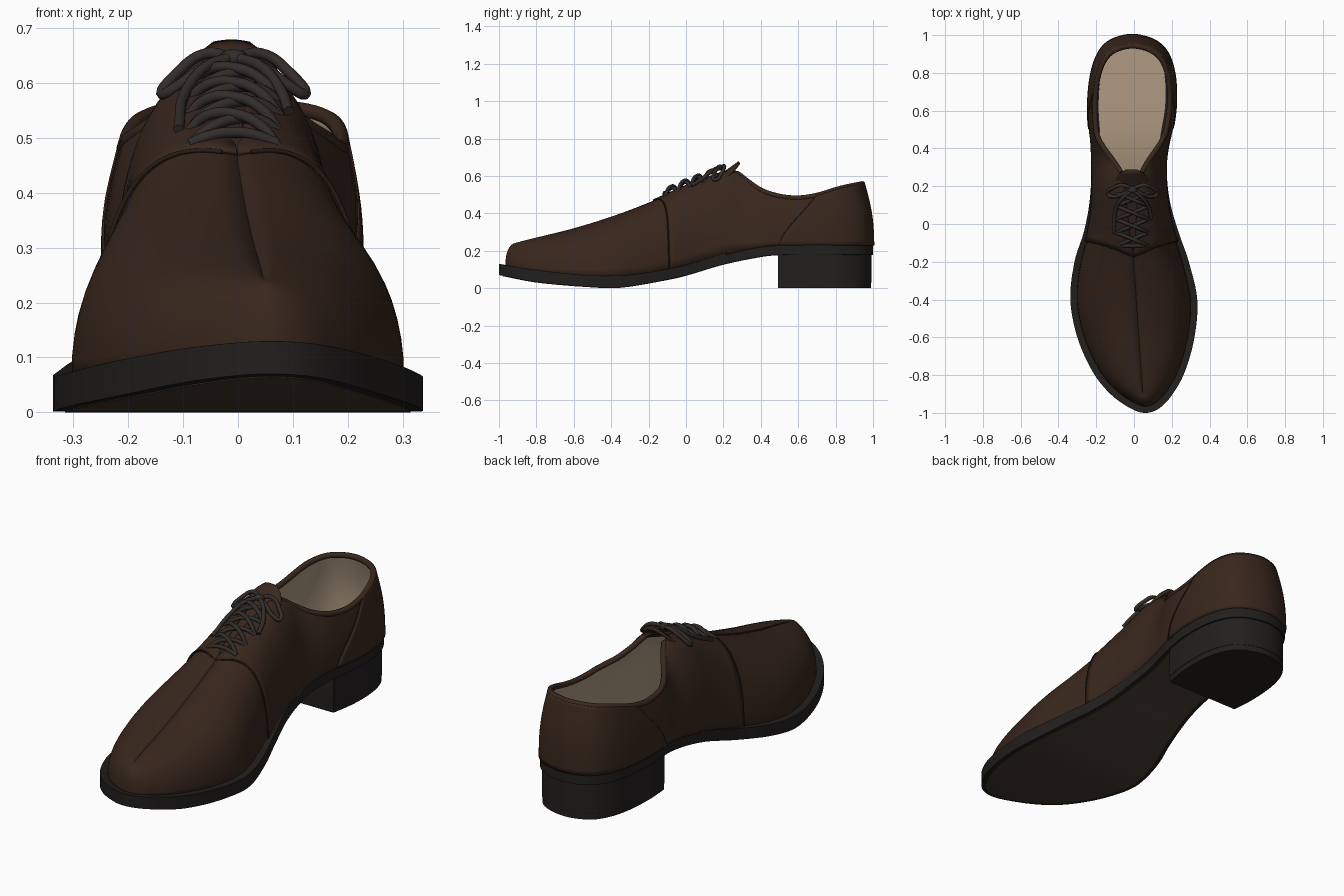
import bpy, bmesh, math
from mathutils import Vector

if "Cube" in bpy.data.objects:
    bpy.data.objects.remove(bpy.data.objects["Cube"])

def material(name, rgb):
    m = bpy.data.materials.new(name)
    m.diffuse_color = (*rgb, 1)
    m.use_nodes = True
    m.node_tree.nodes["Principled BSDF"].inputs["Base Color"].default_value = m.diffuse_color
    return m

LEATHER = material("brown_leather", (.040, .020, .012))
RUBBER = material("black_rubber", (.016, .014, .013))
LACE = material("lace_cord", (.032, .026, .022))
LINING = material("tan_lining", (.42, .32, .22))
TREAD = material("outsole_tan", (.060, .045, .030))
THREAD = material("seam_thread", (.022, .011, .007))

# Plan outline from toe to heel: y, left x, right x
PLAN = [(-1, .06, .06), (-.975, -.02, .135), (-.9, -.125, .205), (-.78, -.22, .27),
        (-.6, -.30, .32), (-.4, -.337, .335), (-.2, -.315, .29), (-.04, -.265, .235),
        (.12, -.235, .19), (.3, -.225, .172), (.45, -.23, .19), (.62, -.24, .217),
        (.78, -.228, .215), (.9, -.19, .18), (.97, -.125, .11), (1, -.01, -.01)]
# Side profiles: y, z
WELT = [(-1, .13), (-.8, .097), (-.5, .068), (-.3, .072), (-.1, .102), (0, .125), (.2, .185), (.35, .222), (.5, .24), (1, .24)]
UNDER = [(-1, .07), (-.8, .032), (-.5, .006), (-.35, .004), (-.1, .045), (0, .068), (.2, .127), (.4, .168), (.5, .178), (1, .178)]
CREST = [(-.97, .22), (-.9, .243), (-.8, .27), (-.6, .32), (-.4, .382), (-.2, .457), (0, .545), (.1, .582), (.2, .618),
         (.27, .622), (.32, .585), (.4, .53), (.5, .497), (.6, .488), (.7, .502), (.82, .538), (.95, .566)]
SPINE = [(-.95, .05), (-.2, 0), (.2, -.012), (1, -.01)]
NARROW = [(-1, .034), (-.2, .032), (0, .02), (.25, .006), (1, .005)]

def curve(tab, y):
    y = min(max(y, tab[0][0]), tab[-1][0])
    i = next(k for k in range(len(tab) - 1) if y <= tab[k + 1][0])
    slope = lambda a, b: (tab[b][1] - tab[a][1]) / (tab[b][0] - tab[a][0])
    h = tab[i + 1][0] - tab[i][0]
    t = (y - tab[i][0]) / h
    m0 = slope(max(i - 1, 0), i + 1) * h
    m1 = slope(i, min(i + 2, len(tab) - 1)) * h
    return ((2*t**3 - 3*t*t + 1) * tab[i][1] + (t**3 - 2*t*t + t) * m0
            + (3*t*t - 2*t**3) * tab[i + 1][1] + (t**3 - t*t) * m1)

def smooth(a, b, v):
    v = min(max((v - a) / (b - a), 0), 1)
    return v * v * (3 - 2 * v)

def outline(side, u):
    if u < 0: return outline(-side, -u)
    if u > 1: return outline(-side, 2 - u)
    n = len(PLAN) - 1
    i = min(int(u * n), n - 1)
    t = u * n - i
    def p(k, s=side):
        if k < 0: return p(-k, -s)
        if k > n: return p(2 * n - k, -s)
        return Vector((PLAN[k][1 if s < 0 else 2], PLAN[k][0]))
    a, b, c, d = p(i - 1), p(i), p(i + 1), p(i + 2)
    return .5 * (2*b + (c - a)*t + (2*a - 5*b + 4*c - d)*t*t + (3*b - a - 3*c + d)*t**3)

def inset(side, u, dist):
    d = (outline(side, u + .002) - outline(side, u - .002)).normalized()
    return outline(side, u) + side * dist * Vector((-d.y, d.x))

def u_at(y):
    lo, hi = 0, 1
    for _ in range(30):
        mid = (lo + hi) / 2
        lo, hi = (mid, hi) if outline(1, mid).y < y else (lo, mid)
    return lo

def surf(side, u, t):
    """Point on the upper: t = 0 at the welt, t = 1 at the spine or collar."""
    y0 = outline(side, u).y
    b = inset(side, u, curve(NARROW, y0))
    y = b.y
    ty = y
    if y < -.6: ty = -.6 + (y + .6) * .83
    if y > .5: ty = .5 + (y - .5) * .895
    gap = .014 * smooth(-.15, -.1, ty) + .022 * smooth(-.1, .25, ty)
    k = smooth(.2, .5, ty)
    tx = (curve(SPINE, ty) + side * gap) * (1 - k) + b.x * .88 * k
    B = Vector((b.x, b.y, curve(WELT, y) - .012))
    T = Vector((tx, ty, curve(CREST, ty)))
    c, s = max(math.cos(t * math.pi / 2), 0) ** .86, math.sin(t * math.pi / 2) ** .86
    dome = Vector((T.x + (B.x - T.x) * c, T.y + (B.y - T.y) * c, B.z + (T.z - B.z) * s))
    wall = B.lerp(T, t)
    wall.xy += (b - Vector((-.01, .5))).normalized() * .014 * math.sin(math.pi * t)
    return dome.lerp(wall, smooth(.15, .5, y))

def make(name, verts, faces, mats, fix=True, angle=40):
    bm = bmesh.new()
    vs = [bm.verts.new(v) for v in verts]
    for f in faces:
        bm.faces.new([vs[i] for i in f])
    bmesh.ops.remove_doubles(bm, verts=bm.verts, dist=.0008)
    if fix: bmesh.ops.recalc_face_normals(bm, faces=bm.faces)
    me = bpy.data.meshes.new(name)
    bm.to_mesh(me)
    bm.free()
    for m in mats: me.materials.append(m)
    ob = bpy.data.objects.new(name, me)
    bpy.context.collection.objects.link(ob)
    bpy.ops.object.select_all(action='DESELECT')
    bpy.context.view_layer.objects.active = ob
    ob.select_set(True)
    bpy.ops.object.shade_smooth_by_angle(angle=math.radians(angle))
    return ob

def thicken(ob, thick, offset, inner=0):
    m = ob.modifiers.new("thickness", 'SOLIDIFY')
    m.thickness, m.offset, m.material_offset = thick, offset, inner

def grid_faces(cols, rows):
    return [(i*rows + j, i*rows + j + 1, (i+1)*rows + j + 1, (i+1)*rows + j)
            for i in range(cols - 1) for j in range(rows - 1)]

def wrap(name, start, n, mats, rows=16):
    """Leather piece running round the heel, its front edge at u = start(t)."""
    seq = [(-1, i / n) for i in range(n + 1)] + [(1, i / n) for i in range(n, -1, -1)]
    pts = [surf(s, start(j / (rows-1)) * (1 - v) + v, j / (rows-1)) for s, v in seq for j in range(rows)]
    return make(name, pts, grid_faces(len(seq), rows), mats, fix=False)

def slab(name, us, dist, top, bottom, mats, bevel=.008):
    """Solid following the plan outline, between two height functions."""
    pts = []
    for u in us:
        l, r = inset(-1, u, dist), inset(1, u, dist)
        pts += [(l.x, l.y, top(l.y)), (r.x, r.y, top(r.y)), (r.x, r.y, bottom(r.y)), (l.x, l.y, bottom(l.y))]
    n = len(us)
    faces = [(i*4 + k, i*4 + (k+1) % 4, i*4 + 4 + (k+1) % 4, i*4 + 4 + k) for i in range(n - 1) for k in range(4)]
    faces += [(0, 1, 2, 3)] * (us[0] > 0) + [tuple(range(n*4 - 1, n*4 - 5, -1))] * (us[-1] < 1)
    ob = make(name, pts, faces, mats)
    if bevel:
        m = ob.modifiers.new("edge", 'BEVEL')
        m.width, m.segments, m.limit_method, m.angle_limit = bevel, 2, 'ANGLE', math.radians(50)
    return ob

def cord(name, points, radius, mat, kind='POLY'):
    cu = bpy.data.curves.new(name, 'CURVE')
    cu.dimensions, cu.bevel_depth, cu.bevel_resolution, cu.use_fill_caps = '3D', radius, 2, True
    sp = cu.splines.new(kind)
    if kind == 'BEZIER':
        sp.bezier_points.add(len(points) - 1)
        for bp, p in zip(sp.bezier_points, points):
            bp.co, bp.handle_left_type, bp.handle_right_type = p, 'AUTO', 'AUTO'
        sp.resolution_u = 8
    else:
        sp.points.add(len(points) - 1)
        for q, p in zip(sp.points, points): q.co = (*p, 1)
    cu.materials.append(mat)
    ob = bpy.data.objects.new(name, cu)
    bpy.context.collection.objects.link(ob)

# Sole, tread panel and stacked heel
full = [i / 90 for i in range(91)]
uh = u_at(.49)
rear = [uh + (1 - uh) * i / 36 for i in range(37)]
slab("sole", full, 0, lambda y: curve(WELT, y), lambda y: curve(UNDER, y), [RUBBER])
slab("tread_panel", [uh * i / 60 for i in range(61)], .022, lambda y: curve(UNDER, y) + .004,
     lambda y: curve(UNDER, y) - .002, [TREAD], 0)
slab("heel_block", rear, .008, lambda y: .182, lambda y: .03, [RUBBER], .003)
slab("heel_cap", rear, .010, lambda y: .031, lambda y: 0, [RUBBER], .004)
slab("insole", full, .05, lambda y: curve(WELT, y) + .012, lambda y: curve(WELT, y) - .01, [LINING], 0)

# Upper: lined shell with overlaid quarters and heel counter
quarter_edge = lambda t: u_at(-.08 - .02 * t - .065 * t ** 4)
counter_edge = lambda t: u_at(.5 + .23 * t ** 1.5)
thicken(wrap("upper_shell", lambda t: 0, 75, [LEATHER, LINING]), .012, -1, 1)
thicken(wrap("quarters", quarter_edge, 45, [LEATHER]), .007, 1)
thicken(wrap("heel_counter", counter_edge, 24, [LEATHER]), .012, 1)

# Rolled collar edge round the opening
uc = u_at(.27)
ring = [(-1, uc + (1 - uc) * i / 40) for i in range(41)] + [(1, 1 - (1 - uc) * i / 40) for i in range(1, 41)]
cord("collar_roll", [surf(s, u, 1) - Vector((0, 0, .006)) for s, u in ring], .014, LEATHER)

# Seams
for side, label in ((-1, "left"), (1, "right")):
    for name, edge in (("quarter", quarter_edge), ("counter", counter_edge)):
        pts = []
        for j in range(30):
            p = surf(side, edge(j / 30), j / 30)
            pts.append(p + Vector((side * .005, 0, .003)))
        cord(f"{name}_seam_{label}", pts, .004, THREAD)

# Tongue
pts = []
for i in range(25):
    y = -.14 + .425 * i / 24
    half = (.05 + .045 * smooth(-.14, .2, y)) * math.sqrt(max(1 - max((y - .2) / .09, 0) ** 2, .05))
    z = curve(CREST, min(y, .2)) - .006 + max(y - .2, 0) * .72
    pts += [(-.012 + half * k / 6, y, z - 4 * (half * k / 6) ** 2) for k in range(-6, 7)]
thicken(make("tongue", pts, grid_faces(25, 13), [LEATHER]), .014, 0)

# Laces: bottom bar, criss-cross rows and bow
def on_top(x, y, lift):
    return (x - .008, y, curve(CREST, y) - 3.2 * x * x + lift)

rows = [-.115, -.045, .025, .095, .165]
cord("lace_bar", [on_top(x, -.115, .016) for x in (-.08, -.04, 0, .04, .08)], .010, LACE, 'BEZIER')
for a, b in zip(rows, rows[1:]):
    for s, lift in ((-1, .018), (1, .028)):
        cord("lace_cross", [on_top(s * .085 * k, a + (b - a) * (1 - k) / 2, .006 + lift * (1 - k * k) ** .5)
                            for k in (1, .6, 0, -.6, -1)], .010, LACE, 'BEZIER')
for s in (-1, 1):
    cord("bow_loop", [on_top(s * x, y, l) for x, y, l in
         ((0, .185, .03), (.05, .205, .042), (.105, .19, .035), (.13, .16, .028), (.1, .145, .028), (.05, .16, .033), (0, .185, .03))],
         .010, LACE, 'BEZIER')
    reach = -.05 if s < 0 else .03
    cord("lace_end", [on_top(s * x, y, l) for x, y, l in
         ((0, .18, .035), (.05, .14, .04), (.085, .09, .033), (.1, reach, .024))], .010, LACE, 'BEZIER')
bpy.ops.mesh.primitive_uv_sphere_add(segments=16, ring_count=10, radius=1, location=on_top(0, .182, .032))
knot = bpy.context.object
knot.name, knot.scale = "bow_knot", (.027, .02, .016)
knot.data.materials.append(LACE)
bpy.ops.object.shade_smooth()
